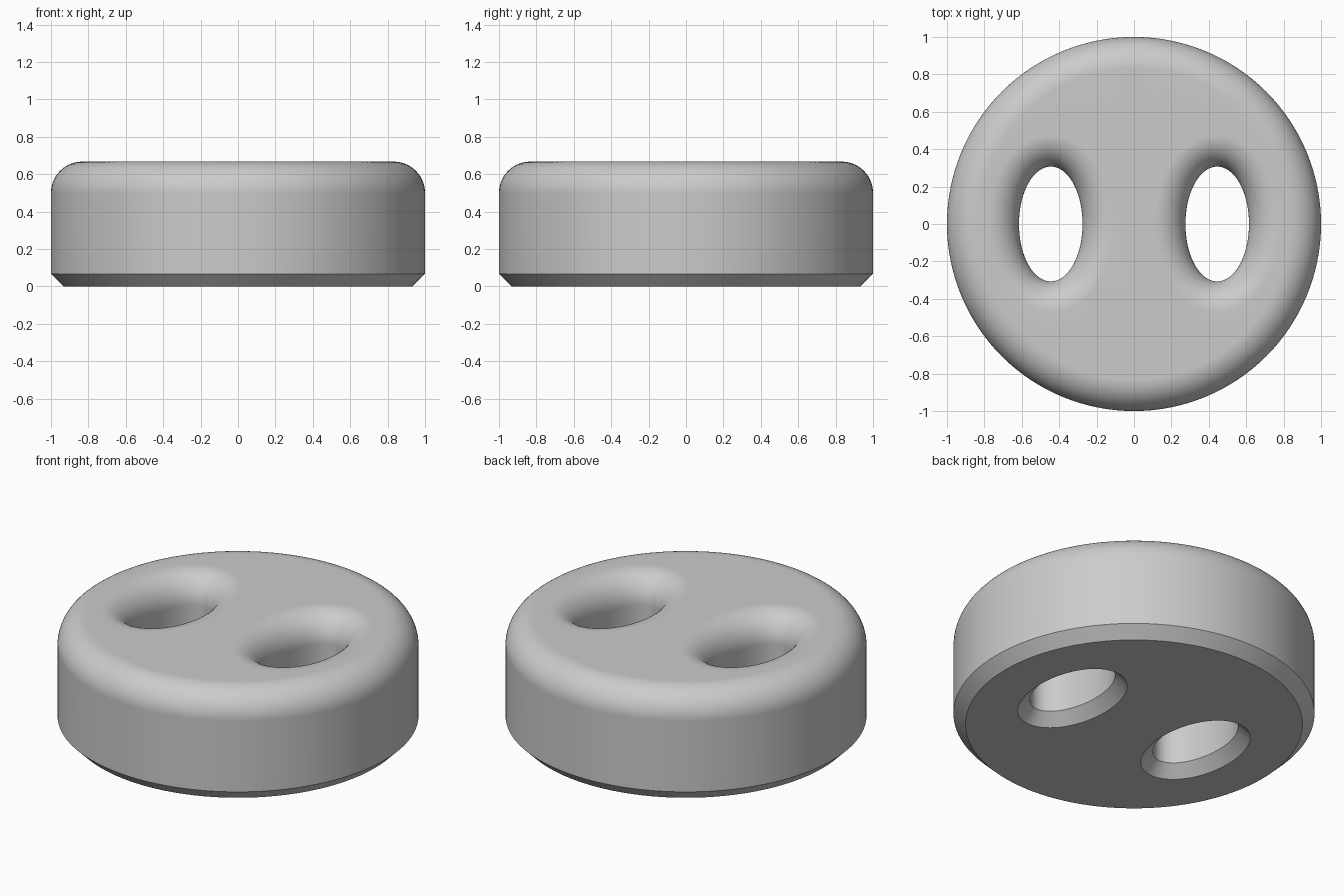
import bpy, bmesh
from math import sin, cos, pi, hypot, radians

default = bpy.data.objects.get("Cube")
if default:
    bpy.data.objects.remove(default, do_unlink=True)

HEIGHT = 0.667
FILLET = 0.167
CHAMFER = 0.067
STEPS = 14

grey = bpy.data.materials.new("plain grey")
grey.use_nodes = True
colour = (0.6, 0.6, 0.6, 1)
grey.diffuse_color = colour
grey.node_tree.nodes["Principled BSDF"].inputs["Base Color"].default_value = colour

bm = bmesh.new()

# Edge section as (inward offset from the wall, height): chamfer, wall, fillet
section = [(CHAMFER, 0), (0, CHAMFER)]
for i in range(STEPS + 1):
    a = pi / 2 * i / STEPS
    section.append((FILLET * (1 - cos(a)), HEIGHT - FILLET * (1 - sin(a))))


def oval_wall(cx, rx, ry, count, side):
    """Sweep the section round an oval; side -1 moves inward, +1 outward."""
    rings = []
    for offset, z in section:
        ring = []
        for i in range(count):
            t = 2 * pi * i / count
            nx, ny = cos(t) * ry, sin(t) * rx
            n = side * offset / hypot(nx, ny)
            ring.append(bm.verts.new((cx + rx * cos(t) + nx * n,
                                      ry * sin(t) + ny * n, z)))
        rings.append(ring)
    for low, high in zip(rings, rings[1:]):
        for i in range(count):
            j = (i + 1) % count
            bm.faces.new((low[i], low[j], high[j], high[i]))
    return rings[0], rings[-1]


# Outer rim and the two through holes
walls = [oval_wall(0, 1, 1, 128, -1)]
walls += [oval_wall(x, 0.17, 0.307, 72, 1) for x in (-0.445, 0.445)]

# Flat bottom and top around the holes
for end, direction in ((0, -1), (1, 1)):
    edges = []
    for wall in walls:
        ring = wall[end]
        edges += [bm.edges.get((v, ring[i - 1])) for i, v in enumerate(ring)]
    bmesh.ops.triangle_fill(bm, edges=edges, use_beauty=True,
                            normal=(0, 0, direction))

bmesh.ops.recalc_face_normals(bm, faces=bm.faces[:])
mesh = bpy.data.meshes.new("button_disc")
bm.to_mesh(mesh)
bm.free()
mesh.materials.append(grey)

disc = bpy.data.objects.new("button_disc", mesh)
bpy.context.collection.objects.link(disc)
bpy.ops.object.select_all(action="DESELECT")
disc.select_set(True)
bpy.context.view_layer.objects.active = disc
bpy.ops.object.shade_smooth_by_angle(angle=radians(30))

# Keep the flat faces evenly shaded beside the fillets
weighted = disc.modifiers.new("even shading", "WEIGHTED_NORMAL")
weighted.keep_sharp = True
